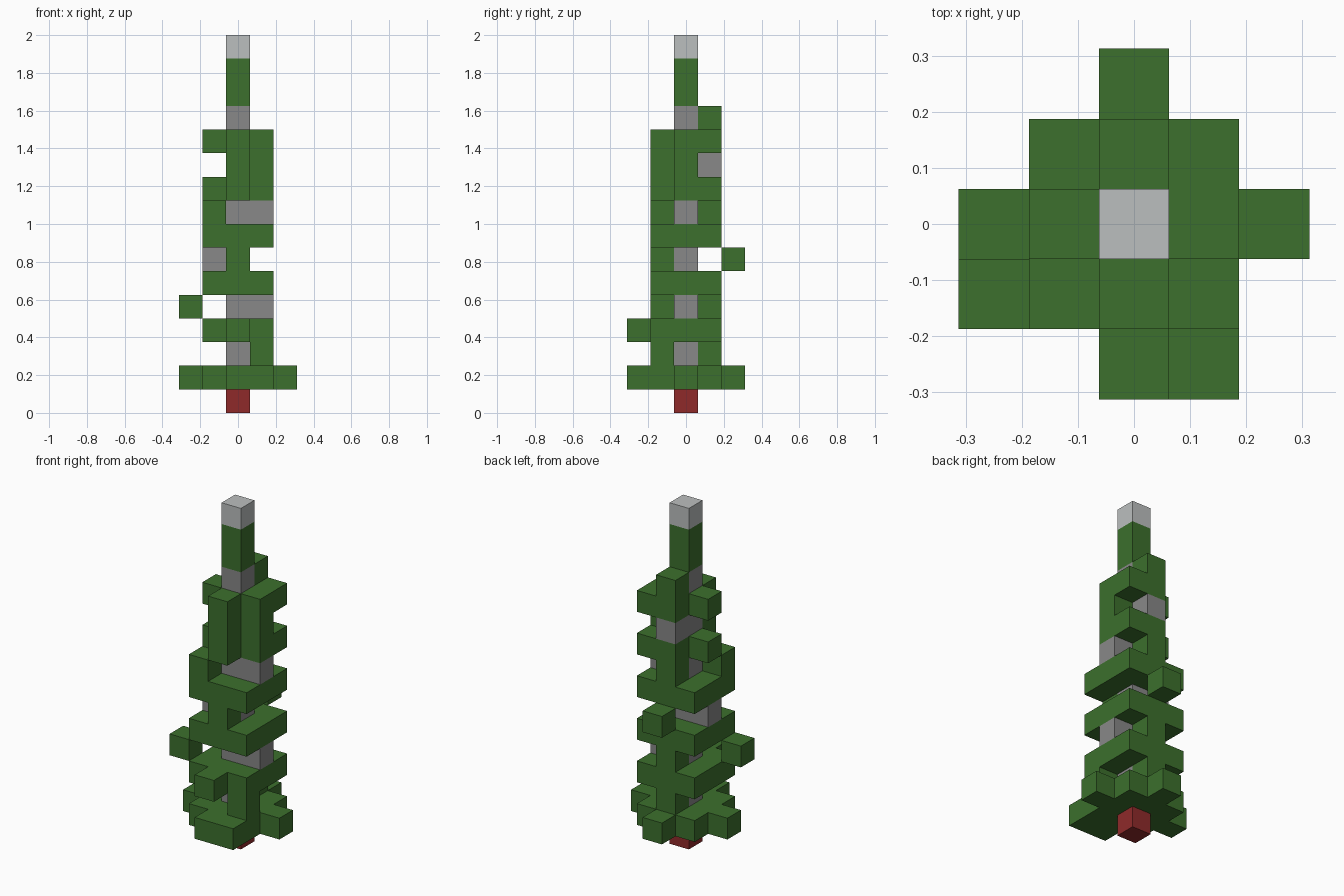
import bpy
import bmesh
from mathutils import Vector

if "Cube" in bpy.data.objects:
    bpy.data.objects.remove(bpy.data.objects["Cube"], do_unlink=True)

S = 0.125  # block size


def material(name, rgb):
    m = bpy.data.materials.new(name)
    m.use_nodes = True
    color = (*rgb, 1.0)
    m.diffuse_color = color
    bsdf = next(n for n in m.node_tree.nodes if n.type == "BSDF_PRINCIPLED")
    bsdf.inputs["Base Color"].default_value = color
    return m


green = material("leaf green", (0.045, 0.162, 0.026))
gray = material("trunk gray", (0.246, 0.246, 0.246))
silver = material("pale gray", (0.5, 0.52, 0.52))
red = material("base red", (0.275, 0.023, 0.023))

# Compass offsets around the trunk, in blocks
E, W, N, F = (1, 0), (-1, 0), (0, 1), (0, -1)
NE, NW, FE, FW = (1, 1), (-1, 1), (1, -1), (-1, -1)
RING = [E, W, N, F, NE, NW, FE, FW]
CROSS = [E, W, N, F, NE]


def layer(k, offsets):
    return [(x, y, k) for x, y in offsets]


def column(bottom, top):
    return [(0, 0, k) for k in range(bottom, top + 1)]


# Each part: name, material, blocks
parts = [
    ("base", red, column(0, 0)),
    ("trunk", gray, column(1, 12)),
    ("spire", green, column(13, 14)),
    ("tip", silver, column(15, 15)),
    ("bottom_branches", green,
     layer(1, RING + [(2, 0), (-2, 0), (0, 2), (0, -2), (1, -2)]) + layer(2, [FE, N])),
    ("lower_branches", green, layer(3, RING + [(0, -2)]) + layer(4, [N])),
    ("middle_branches", green, layer(5, RING) + layer(6, [F])),
    ("upper_branches", green, layer(7, RING) + layer(8, [FW, N])),
    ("top_branches", green,
     layer(9, CROSS) + layer(10, [E, F]) + layer(11, CROSS) + layer(12, [N])),
    ("side_sprig", green, layer(4, [(-2, -1)])),
    ("back_sprig", green, layer(6, [(0, 2)])),
    ("lower_knot", gray, layer(4, [E])),
    ("middle_knot", gray, layer(6, [W])),
    ("upper_knot", gray, layer(8, [E])),
    ("top_knot", gray, layer(10, [N])),
]

filled = {cell for _, _, cells in parts for cell in cells}
AXES = [Vector(v) for v in ((1, 0, 0), (0, 1, 0), (0, 0, 1))]


def build(name, mat, cells):
    """Join blocks into one mesh, keeping only the exposed sides."""
    bm = bmesh.new()
    for cell in cells:
        center = Vector(cell) + Vector((0, 0, 0.5))
        for a in range(3):
            u, v = AXES[(a + 1) % 3], AXES[(a + 2) % 3]
            for sign in (1, -1):
                n = AXES[a] * sign
                if tuple(int(c + d) for c, d in zip(cell, n)) in filled:
                    continue
                corners = [u + v, v - u, -u - v, u - v][::sign]
                bm.faces.new([bm.verts.new((center + (n + c) / 2) * S) for c in corners])
    bmesh.ops.remove_doubles(bm, verts=bm.verts, dist=S / 100)
    mesh = bpy.data.meshes.new(name)
    bm.to_mesh(mesh)
    bm.free()
    mesh.materials.append(mat)
    bpy.context.scene.collection.objects.link(bpy.data.objects.new(name, mesh))


for part in parts:
    build(*part)
